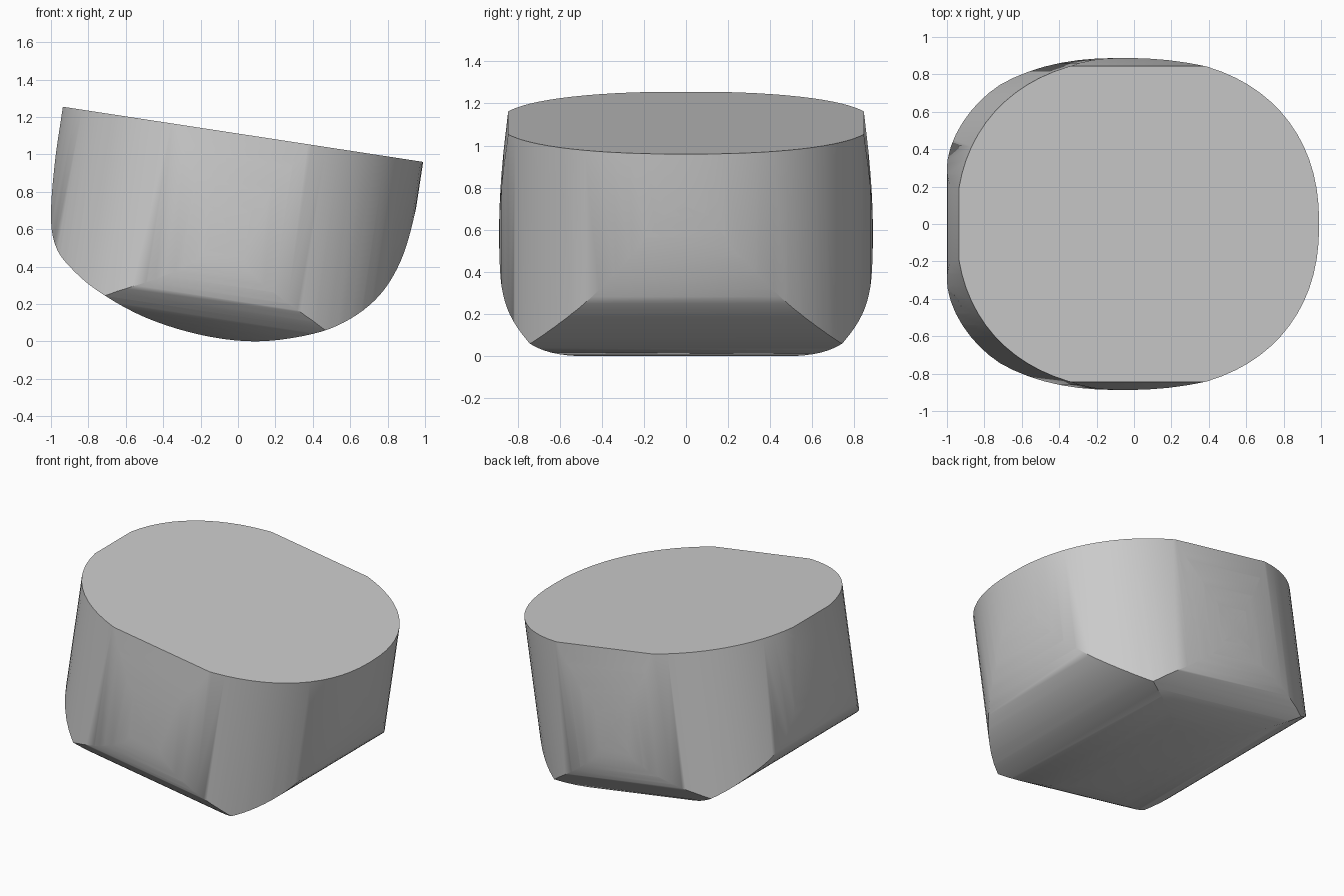
import bpy, bmesh, math
from mathutils import Vector

if "Cube" in bpy.data.objects:
    bpy.data.objects.remove(bpy.data.objects["Cube"], do_unlink=True)

SLOPE = 0.153   # tilt of the flat top
TOP = 1.111     # height of the top plane at x = 0


def smooth_path(pts, steps=5):
    """Catmull-Rom curve through an open list of 2D points."""
    p = [Vector(q) for q in pts]
    p = [2 * p[0] - p[1]] + p + [2 * p[-1] - p[-2]]
    out = []
    for a, b, c, d in zip(p, p[1:], p[2:], p[3:]):
        for i in range(steps):
            t = i / steps
            out.append(0.5 * (2 * b + (c - a) * t + (2 * a - 5 * b + 4 * c - d) * t * t
                              + (3 * b - a - 3 * c + d) * t ** 3))
    return out + [p[-2]]


def prism(name, outline, sweep):
    """Closed solid made by sweeping a 3D outline along a vector."""
    bm = bmesh.new()
    face = bm.faces.new([bm.verts.new(co) for co in outline])
    new = bmesh.ops.extrude_face_region(bm, geom=[face], use_keep_orig=True)
    bmesh.ops.translate(bm, vec=sweep,
                        verts=[g for g in new["geom"] if isinstance(g, bmesh.types.BMVert)])
    bmesh.ops.recalc_face_normals(bm, faces=bm.faces)
    mesh = bpy.data.meshes.new(name)
    bm.to_mesh(mesh)
    bm.free()
    obj = bpy.data.objects.new(name, mesh)
    bpy.context.collection.objects.link(obj)
    return obj


# Rounded oval seen from above, swept square to the tilted top
oval = []
for i in range(72):
    a = 2 * math.pi * i / 72
    c, s = math.cos(a), math.sin(a)
    x = 0.02 + 0.97 * math.copysign(abs(c) ** (2 / 2.25), c)
    y = 0.888 * math.copysign(abs(s) ** (2 / 2.25), s)
    oval.append((x, y, TOP - SLOPE * x))
body = prism("body", oval, Vector((-SLOPE, 0, -1)) * 1.4)

# Bowl-shaped side profile swept from front to back
keel = smooth_path([(-0.90, 1.5), (-0.937, 1.25), (-0.98, 0.95), (-1.0, 0.67), (-0.975, 0.51),
                    (-0.9, 0.4), (-0.75, 0.27), (-0.5, 0.13), (-0.2, 0.035), (0.1, 0.0),
                    (0.4, 0.04), (0.6, 0.12), (0.76, 0.25), (0.87, 0.43), (0.94, 0.66),
                    (0.99, 0.94), (1.03, 1.5)])
bowl = prism("bowl_cutter", [(x, -1.2, z) for x, z in keel], Vector((0, 2.4, 0)))

# Cross-section with rounded lower corners, swept along the tilt
half = smooth_path([(0.0, -0.01), (0.4, 0.0), (0.64, 0.06), (0.8, 0.19), (0.87, 0.32),
                    (0.887, 0.5), (0.885, 0.7), (0.87, 0.9), (0.845, 1.11), (0.8, 1.5)])
section = [(y, v) for y, v in half] + [(-y, v) for y, v in reversed(half[1:])]
corners = prism("corner_cutter", [(-1.5, y, v + SLOPE * 1.5) for y, v in section],
                Vector((3, 0, -3 * SLOPE)))

# Keep only what all three solids share
bpy.context.view_layer.objects.active = body
for cutter in (bowl, corners):
    cutter.hide_render = True
    mod = body.modifiers.new("trim", "BOOLEAN")
    mod.operation = "INTERSECT"
    mod.solver = "EXACT"
    mod.object = cutter
    bpy.ops.object.modifier_apply(modifier=mod.name)
    bpy.data.objects.remove(cutter, do_unlink=True)

# Plain grey finish, smooth sides and a crisp rim
grey = bpy.data.materials.new("plain grey")
grey.use_nodes = True
colour = (0.6, 0.6, 0.6, 1)
grey.diffuse_color = colour
grey.node_tree.nodes["Principled BSDF"].inputs["Base Color"].default_value = colour
body.data.materials.clear()
body.data.materials.append(grey)
for poly in body.data.polygons:
    poly.material_index = 0
bpy.ops.object.select_all(action="DESELECT")
body.select_set(True)
bpy.ops.object.shade_smooth_by_angle(angle=math.radians(40))
